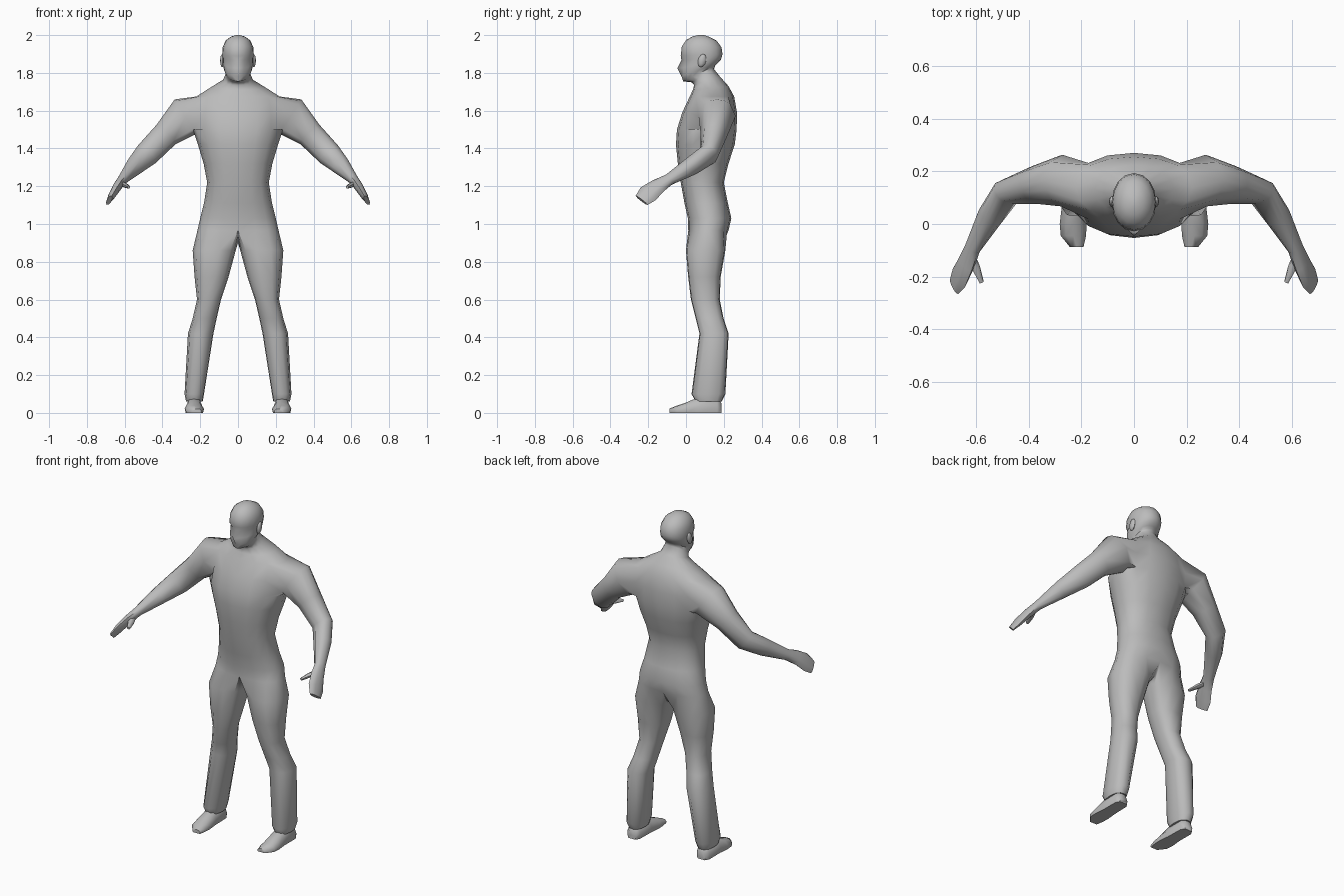
import bpy, bmesh, math
from mathutils import Vector

if "Cube" in bpy.data.objects:
    bpy.data.objects.remove(bpy.data.objects["Cube"])

grey = bpy.data.materials.new("plain_grey")
grey.diffuse_color = (0.5, 0.5, 0.5, 1)
grey.use_nodes = True
grey.node_tree.nodes["Principled BSDF"].inputs["Base Color"].default_value = grey.diffuse_color


def spow(v, e):
    return math.copysign(abs(v) ** e, v)


def add_ring(bm, points):
    return [bm.verts.new(p) for p in points]


def bridge(bm, a, b, closed=True, skip=()):
    n = len(a)
    for i in range(n if closed else n - 1):
        if i not in skip:
            j = (i + 1) % n
            bm.faces.new((a[i], a[j], b[j], b[i]))


def loft(bm, rings):
    for a, b in zip(rings, rings[1:]):
        bridge(bm, a, b)


def tube_points(path, angles, start):
    """Cross-sections perpendicular to a path of (centre, radius_u, radius_v)."""
    cs = [Vector(start)] + [Vector(p[0]) for p in path]
    out = []
    for k, (c, ru, rv) in enumerate(path):
        d = (cs[min(k + 2, len(cs) - 1)] - cs[k]).normalized()
        u = (Vector((0, 1, 0)) - d * d.y).normalized()
        v = d.cross(u)
        out.append([cs[k + 1] + u * ru * math.cos(math.radians(t))
                    + v * rv * math.sin(math.radians(t)) for t in angles])
    return out


def finish(bm, name):
    """Mirrored, smooth shaded object from one half."""
    bmesh.ops.delete(bm, geom=[v for v in bm.verts if not v.link_faces], context='VERTS')
    bmesh.ops.recalc_face_normals(bm, faces=bm.faces[:])
    me = bpy.data.meshes.new(name)
    bm.to_mesh(me)
    bm.free()
    me.materials.append(grey)
    ob = bpy.data.objects.new(name, me)
    bpy.context.collection.objects.link(ob)
    bpy.ops.object.select_all(action='DESELECT')
    ob.select_set(True)
    bpy.context.view_layer.objects.active = ob
    bpy.ops.object.shade_smooth_by_angle(angle=math.radians(60))
    ob.modifiers.new("mirror", 'MIRROR').merge_threshold = 0.0005
    return ob


def half_ring(zf, zb, w, yf, yb, e=.9, bump=0):
    """Half cross-section from front centre to back centre, tilted from zf to zb."""
    pts = []
    for i in range(9):
        t = math.radians(-90 + 22.5 * i)
        s = spow(math.sin(t), e)
        x = 0 if i in (0, 8) else w * math.cos(t) ** e
        y = (yf + yb) / 2 + (yb - yf) / 2 * s + (bump if i == 0 else 0)
        pts.append((x, y, zf + (zb - zf) * (s + 1) / 2))
    return pts


# ---- Trunk: z, half width, y front, y back -------------------------------
trunk = [
    (.965, .215, .012, .225), (1.03, .20, .01, .24), (1.11, .18, -.008, .222),
    (1.22, .163, -.028, .20), (1.32, .182, -.043, .225), (1.42, .212, -.053, .258),
    (1.50, .238, -.048, .268), (1.59, .235, -.02, .27), (1.675, .22, .02, .255),
]
bm = bmesh.new()
rings = [add_ring(bm, half_ring(z, z, w, yf, yb, .88)) for z, w, yf, yb in trunk]

# ---- Neck and head: z front, z back, half width, y front, y back ---------
head = [
    (1.71, 1.73, .15, .036, .225), (1.735, 1.78, .08, .043, .18),
    (1.75, 1.82, .07, .03, .148), (1.755, 1.84, .062, -.015, .155),
    (1.782, 1.85, .074, -.024, .165), (1.825, 1.87, .081, -.022, .185),
    (1.868, 1.885, .082, -.014, .19), (1.89, 1.90, .084, -.028, .193),
    (1.94, 1.935, .081, -.022, .188), (1.975, 1.97, .064, .002, .163),
    (1.993, 1.99, .038, .035, .125), (2.0, 2.0, .012, .065, .095),
]
nose = {5: -.024, 6: -.01}
rings += [add_ring(bm, half_ring(*r, .96, nose.get(k, 0))) for k, r in enumerate(head)]

ARM_ROW = 6
for k, (a, b) in enumerate(zip(rings, rings[1:])):
    bridge(bm, a, b, False, (2, 3, 4, 5) if k in (ARM_ROW, ARM_ROW + 1) else ())
bm.faces.new(rings[-1])

# ---- Arm and hand, grown from the opening at the shoulder ----------------
lo, mid, hi = rings[ARM_ROW:ARM_ROW + 3]
opening = lo[2:7] + [mid[6]] + hi[6:1:-1] + [mid[2]]
arm_angles = [225 + 22.5 * i for i in range(5)] + [0] + [45 + 22.5 * i for i in range(5)] + [180]
arm_path = [
    ((.275, .165, 1.57), .098, .108),
    ((.38, .148, 1.475), .072, .072),
    ((.482, .122, 1.37), .052, .066),
    ((.545, .03, 1.308), .05, .05),
    ((.612, -.09, 1.235), .035, .026),
    ((.637, -.15, 1.20), .046, .024),
    ((.662, -.20, 1.16), .056, .02),
    ((.682, -.235, 1.125), .042, .012),
]
arm = [add_ring(bm, p) for p in tube_points(arm_path, arm_angles, (.15, .14, 1.63))]
loft(bm, [opening] + arm)
bm.faces.new(arm[-1])

# ---- Leg, grown from the hip ring and the crotch line --------------------
crotch = add_ring(bm, [(0, .185, .90), (0, .12, .91), (0, .05, .94)])
leg_angles = [-135 + 33.75 * i for i in range(9)] + [157.5, 180, 202.5]
# z, inner x, outer x, y front, y back
leg_rows = [
    (.86, .012, .24, -.002, .21), (.72, .05, .23, .01, .185),
    (.60, .09, .217, .025, .18), (.50, .113, .24, .05, .20),
    (.42, .13, .265, .07, .227), (.10, .18, .283, .028, .21),
    (.06, .187, .275, .05, .19),
]
leg = []
for z, x0, x1, y0, y1 in leg_rows:
    leg.append(add_ring(bm, [
        ((x0 + x1) / 2 + (x1 - x0) / 2 * spow(math.cos(math.radians(t)), .85),
         (y0 + y1) / 2 + (y1 - y0) / 2 * spow(math.sin(math.radians(t)), .85), z)
        for t in leg_angles]))
loft(bm, [rings[0] + crotch] + leg)
bm.faces.new(leg[-1])
finish(bm, "body")

# ---- Feet: y, inner x, outer x, height -----------------------------------
bm = bmesh.new()
foot = []
for y, x0, x1, top in [(.188, .205, .26, .05), (.165, .19, .275, .085),
                       (.06, .187, .275, .08), (0, .18, .282, .055),
                       (-.045, .182, .278, .04), (-.088, .192, .243, .022)]:
    c, r = (x0 + x1) / 2, (x1 - x0) / 2
    side = [(.9, 0), (1, .4), (.6, .9)]
    section = [(-a, h) for a, h in side] + [(0, 1)] + side[::-1]
    foot.append(add_ring(bm, [(c + r * a, y, top * h) for a, h in section]))
loft(bm, foot)
bm.faces.new(foot[0])
bm.faces.new(foot[-1])
finish(bm, "feet")

# ---- Thumbs --------------------------------------------------------------
bm = bmesh.new()
thumb_path = [((.622, -.12, 1.215), .02, .016), ((.598, -.17, 1.205), .017, .014),
              ((.578, -.222, 1.195), .009, .008)]
thumb = [add_ring(bm, p) for p in tube_points(thumb_path, range(0, 360, 60), (.64, -.08, 1.22))]
loft(bm, thumb)
bm.faces.new(thumb[0])
bm.faces.new(thumb[-1])
finish(bm, "thumbs")

# ---- Ears ----------------------------------------------------------------
bm = bmesh.new()
bmesh.ops.create_uvsphere(bm, u_segments=8, v_segments=6, radius=1)
for v in bm.verts:
    v.co = Vector((.083 + .012 * v.co.x, .085 + .022 * v.co.y + .006 * v.co.z, 1.865 + .035 * v.co.z))
finish(bm, "ears")
